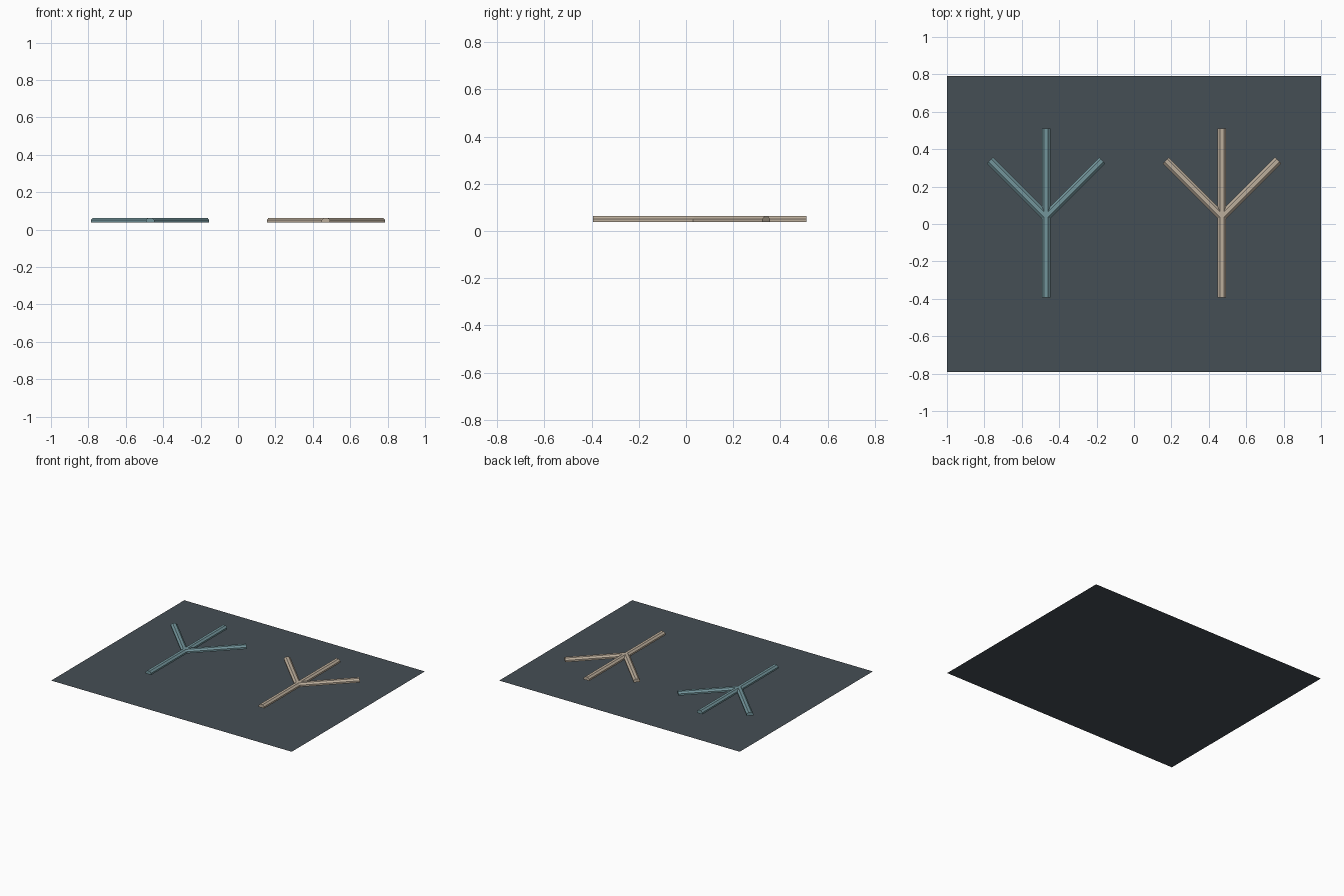
import bpy, bmesh, math
from mathutils import Matrix, Vector

if "Cube" in bpy.data.objects:
    bpy.data.objects.remove(bpy.data.objects["Cube"])

def material(name, rgb):
    m = bpy.data.materials.new(name)
    m.diffuse_color = (*rgb, 1)
    m.use_nodes = True
    m.node_tree.nodes["Principled BSDF"].inputs["Base Color"].default_value = m.diffuse_color
    return m

slate = material("dark slate", (0.060, 0.077, 0.090))
teal = material("muted teal", (0.17, 0.30, 0.33))
sand = material("warm sand", (0.50, 0.42, 0.33))

def make_object(name, bm, mat):
    me = bpy.data.meshes.new(name)
    bm.to_mesh(me)
    bm.free()
    me.materials.append(mat)
    ob = bpy.data.objects.new(name, me)
    bpy.context.collection.objects.link(ob)

# Thin base sheet
bm = bmesh.new()
bmesh.ops.create_grid(bm, x_segments=1, y_segments=1, size=1,
                      matrix=Matrix.Diagonal((1, 0.79, 1, 1)))
make_object("base_sheet", bm, slate)

# Bar cross-section: straight lower sides, chamfered to a narrow flat top
PROFILE = [(-0.023, 0.038), (0.023, 0.038), (0.023, 0.051),
           (0.010, 0.063), (-0.010, 0.063), (-0.023, 0.051)]

def bar(name, start, end, mat):
    a, b = Vector((*start, 0)), Vector((*end, 0))
    d = (b - a).normalized()
    side = Vector((d.y, -d.x, 0))
    bm = bmesh.new()
    rings = [[bm.verts.new(p + side * s + Vector((0, 0, z))) for s, z in PROFILE]
             for p in (a, b)]
    n = len(PROFILE)
    for i in range(n):
        j = (i + 1) % n
        bm.faces.new((rings[0][i], rings[0][j], rings[1][j], rings[1][i]))
    for r in rings:
        bm.faces.new(r)
    bmesh.ops.recalc_face_normals(bm, faces=bm.faces)
    make_object(name, bm, mat)

# Two three-branched figures, each a stem with two diagonal arms
for label, cx, mat in (("left", -0.47, teal), ("right", 0.47, sand)):
    bar(label + "_stem", (cx, -0.393), (cx, 0.51), mat)
    for arm, s in (("west", -1), ("east", 1)):
        bar(f"{label}_{arm}_arm", (cx, 0.04), (cx + s * 0.30, 0.34), mat)
